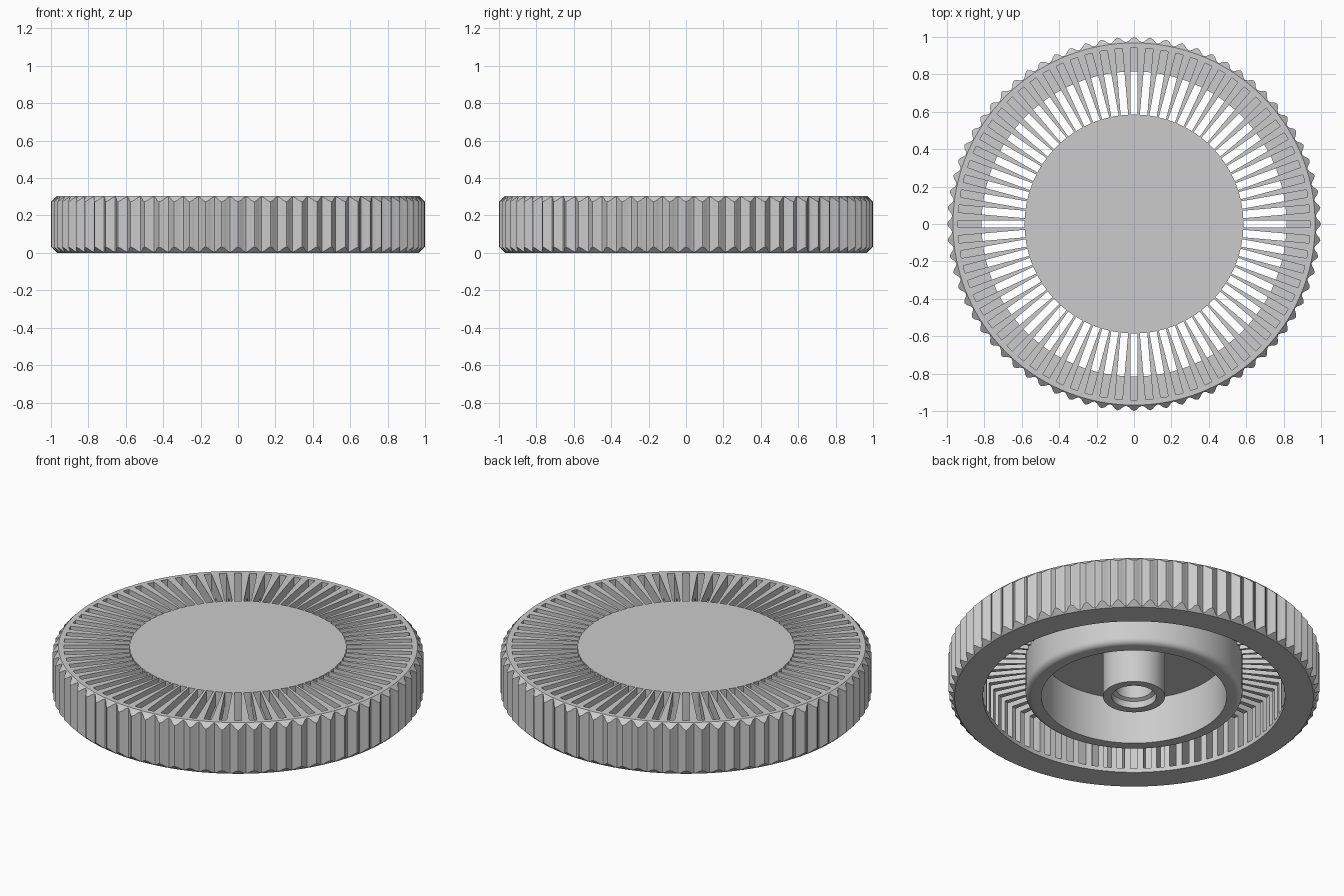
import bpy, bmesh, math
from mathutils import Matrix

if "Cube" in bpy.data.objects:
    bpy.data.objects.remove(bpy.data.objects["Cube"])

HEIGHT = 0.305
COUNT = 72          # slots and grip teeth
RIM = 0.968         # radius of the flat rim faces

grey = bpy.data.materials.new("plain_grey")
grey.use_nodes = True
colour = (0.6, 0.6, 0.6, 1)
grey.diffuse_color = colour
grey.node_tree.nodes["Principled BSDF"].inputs["Base Color"].default_value = colour


def make_object(name, bm):
    bmesh.ops.recalc_face_normals(bm, faces=bm.faces)
    mesh = bpy.data.meshes.new(name)
    bm.to_mesh(mesh)
    bm.free()
    mesh.materials.append(grey)
    obj = bpy.data.objects.new(name, mesh)
    bpy.context.collection.objects.link(obj)
    return obj


def activate(obj):
    bpy.ops.object.select_all(action="DESELECT")
    obj.select_set(True)
    bpy.context.view_layer.objects.active = obj


def revolve(name, profile, segments, closed):
    """Sweep profile(angle) -> [(radius, z)] around the z axis."""
    bm = bmesh.new()
    rings = []
    for i in range(segments):
        a = math.tau * i / segments
        rings.append([bm.verts.new((r * math.cos(a), r * math.sin(a), z))
                      for r, z in profile(a)])
    size = len(rings[0])
    for i in range(segments):
        p, q = rings[i], rings[(i + 1) % segments]
        for j in range(size if closed else size - 1):
            k = (j + 1) % size
            bm.faces.new((p[j], q[j], q[k], p[k]))
    bmesh.ops.remove_doubles(bm, verts=bm.verts, dist=0.00001)
    return make_object(name, bm)


# Outer ring with rounded grip teeth, chamfered ends and a thin inner web
def ring_profile(a):
    r = 0.986 + 0.014 * math.cos(COUNT * a)
    bevel = r - RIM
    return [(RIM, 0), (r, bevel), (r, HEIGHT - bevel), (RIM, HEIGHT),
            (0.56, HEIGHT), (0.56, 0.22), (0.815, 0.22), (0.815, 0)]


ring = revolve("grip_ring", ring_profile, COUNT * 6, True)

# Radial slots: open through the web, blind in the ring
bm = bmesh.new()
inner, outer, floor, top = 0.53, 0.94, 0.025, 0.4
for i in range(COUNT):
    matrix = (Matrix.Rotation(math.tau * i / COUNT, 4, "Z")
              @ Matrix.Translation(((inner + outer) / 2, 0, (floor + top) / 2))
              @ Matrix.Diagonal((outer - inner, 0.04, top - floor, 1)))
    bmesh.ops.create_cube(bm, size=1, matrix=matrix)
cutter = make_object("slot_cutter", bm)
cutter.hide_render = True

activate(ring)
slots = ring.modifiers.new("slots", "BOOLEAN")
slots.operation = "DIFFERENCE"
slots.solver = "EXACT"
slots.object = cutter
bpy.ops.object.modifier_apply(modifier=slots.name)
bpy.data.objects.remove(cutter)
bpy.ops.object.shade_smooth_by_angle(angle=math.radians(25))

# Central cup with rounded lip and hollow post
lip = 0.035
fillet = [(0.55 + lip * math.cos(t), lip - lip * math.sin(t))
          for t in (math.pi / 2 * i / 6 for i in range(7))]
cup_points = ([(0, HEIGHT), (0.585, HEIGHT)] + fillet +
              [(0.5, 0), (0.5, 0.275), (0.167, 0.275), (0.167, 0),
               (0.12, 0), (0.12, 0.04), (0.1, 0.05), (0.1, 0.2), (0, 0.2)])
cup = revolve("hub_cup", lambda a: cup_points, 128, False)
activate(cup)
bpy.ops.object.shade_smooth_by_angle(angle=math.radians(30))
